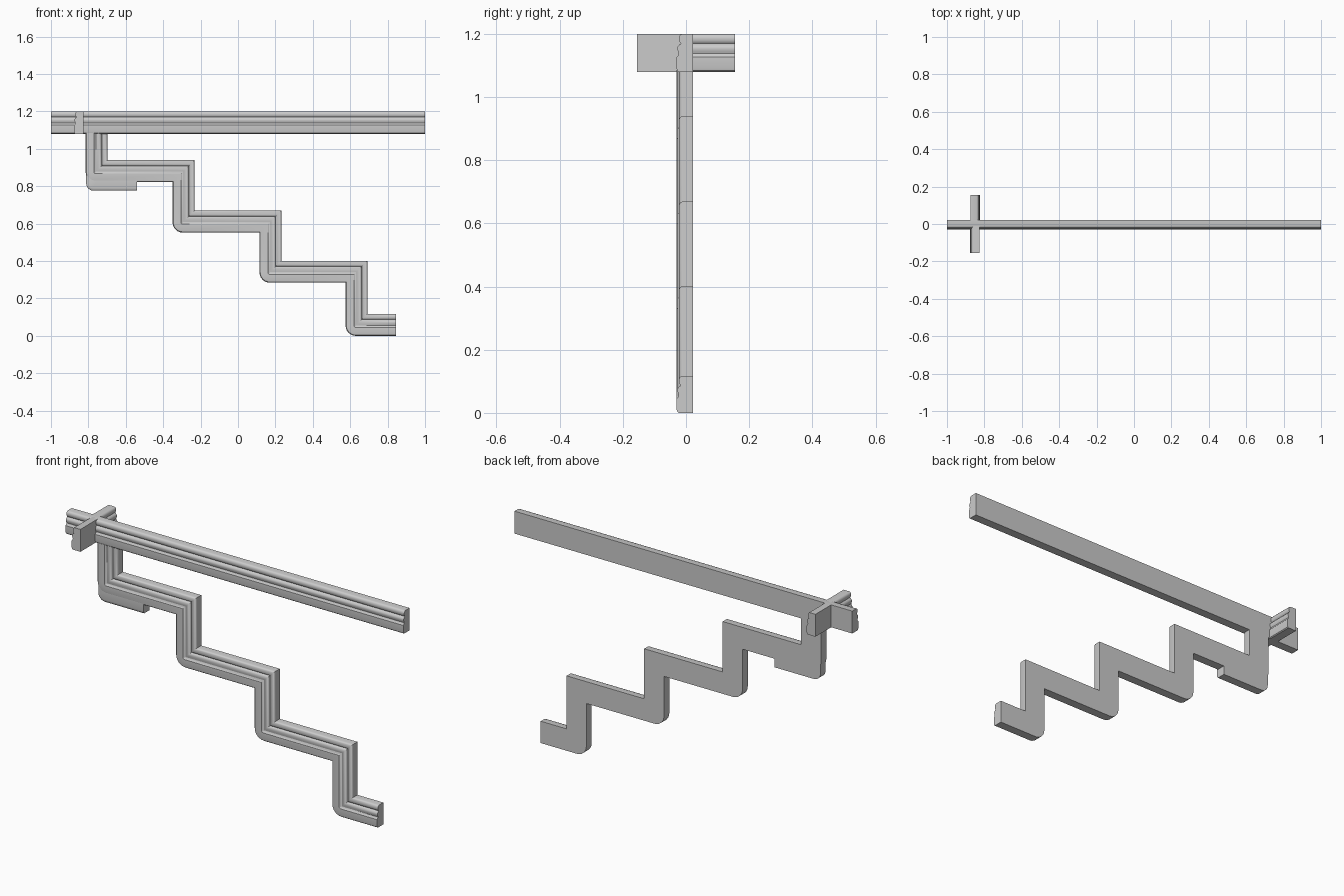
import bpy, bmesh, math

if "Cube" in bpy.data.objects:
    bpy.data.objects.remove(bpy.data.objects["Cube"])

# Moulding cross-section: (height 0..0.12, depth towards the front = -y)
PROFILE = [(0, .022), (0, -.023), (.004, -.028), (.012, -.030), (.046, -.030),
           (.052, -.025), (.058, -.023), (.064, -.025), (.072, -.0275), (.080, -.026),
           (.086, -.021), (.089, -.016), (.092, -.019), (.098, -.022), (.106, -.0225),
           (.113, -.021), (.118, -.017), (.12, -.011), (.12, .022)]
# Plain lower lip used under the top step
LIP = [(0, .022), (0, -.022), (.005, -.027), (.014, -.029), (.055, -.029), (.055, .022)]


def loft(name, rings):
    """Skin a list of matching rings and cap both ends."""
    bm = bmesh.new()
    rows = [[bm.verts.new(p) for p in ring] for ring in rings]
    n = len(rows[0])
    for a, b in zip(rows, rows[1:]):
        for i in range(n):
            j = (i + 1) % n
            bm.faces.new((a[i], a[j], b[j], b[i]))
    bm.faces.new(rows[0])
    bm.faces.new(rows[-1][::-1])
    bmesh.ops.remove_doubles(bm, verts=bm.verts, dist=1e-5)
    bmesh.ops.recalc_face_normals(bm, faces=bm.faces)
    mesh = bpy.data.meshes.new(name)
    bm.to_mesh(mesh)
    bm.free()
    obj = bpy.data.objects.new(name, mesh)
    bpy.context.collection.objects.link(obj)
    bpy.ops.object.select_all(action='DESELECT')
    obj.select_set(True)
    bpy.context.view_layer.objects.active = obj
    bpy.ops.object.shade_smooth_by_angle(angle=math.radians(35))
    return obj


def stepped(name, path, profile, scale=1.0, radius=.055):
    """Sweep along a down/right staircase path; lower-left corners are rounded."""
    last = len(path) - 1
    rings = []
    for k, (x, z) in enumerate(path):
        if k == 0:
            rings.append([(x + u * scale, y, z) for u, y in profile])
        elif k == last:
            rings.append([(x, y, z + u * scale) for u, y in profile])
        elif k % 2 == 0:
            rings.append([(x + u * scale, y, z + u * scale) for u, y in profile])
        else:
            for s in range(7):
                a = math.pi + s * math.pi / 12
                ring = []
                for u, y in profile:
                    u *= scale
                    r = max(radius - u, 0)
                    c = u + r
                    ring.append((x + c + r * math.cos(a), y, z + c + r * math.sin(a)))
                rings.append(ring)
    return loft(name, rings)


# Long top rail
loft("top_rail", [[(x, y, 1.08 + u) for u, y in PROFILE] for x in (-1, 1)])

# Staircase moulding
stairs = [(-.815, 1.085), (-.815, .822), (-.35, .822), (-.35, .552), (.115, .552),
          (.115, .284), (.575, .284), (.575, 0), (.845, 0)]
stepped("stair_moulding", stairs, PROFILE, .117 / .12)

# Short lip below the top step
stepped("lower_lip", [(-.812, .86), (-.812, .776), (-.54, .776)], LIP, 1, .04)

# Cross arms: front one faces left, back one faces right
for name, side, ends in (("front_arm", 1, (-.155, 0)), ("back_arm", -1, (0, .155))):
    loft(name, [[(-.85 + side * (d + .003), y, 1.08 + u) for u, d in PROFILE] for y in ends])
